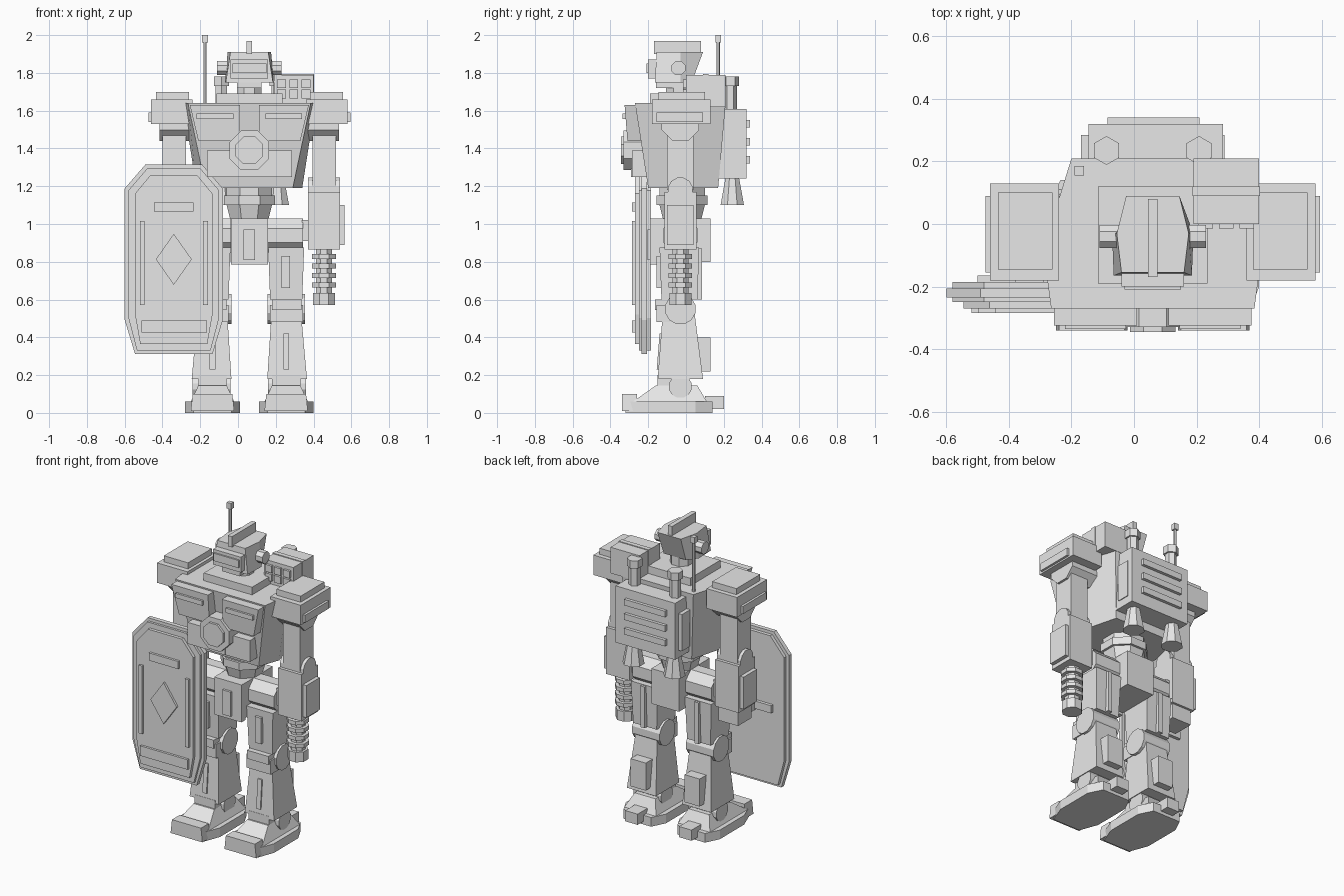
import bpy
import bmesh
import math

if "Cube" in bpy.data.objects:
    bpy.data.objects.remove(bpy.data.objects["Cube"], do_unlink=True)

# The body axis sits beside x = 0 because the shield widens one side
BODY_AXIS = .06
MIDDLE = (("", 1),)
LEFT = (("left_", 1),)
RIGHT = (("right_", -1),)
PAIR = LEFT + RIGHT

armour = bpy.data.materials.new("light_grey_armour")
armour.use_nodes = True
armour.diffuse_color = (.8, .8, .8, 1)
armour.node_tree.nodes["Principled BSDF"].inputs["Base Color"].default_value = (.8, .8, .8, 1)


def solid(name, rings, sides):
    """Bridge matching rings of points into a closed solid, once per side."""
    for prefix, sign in sides:
        bm = bmesh.new()
        loops = [[bm.verts.new((BODY_AXIS + sign * x, y, z)) for x, y, z in ring] for ring in rings]
        bm.faces.new(loops[0])
        bm.faces.new(loops[-1])
        for lower, upper in zip(loops, loops[1:]):
            for i in range(len(lower)):
                j = (i + 1) % len(lower)
                bm.faces.new((lower[i], lower[j], upper[j], upper[i]))
        bmesh.ops.recalc_face_normals(bm, faces=bm.faces)
        mesh = bpy.data.meshes.new(prefix + name)
        bm.to_mesh(mesh)
        bm.free()
        mesh.materials.append(armour)
        bpy.context.collection.objects.link(bpy.data.objects.new(prefix + name, mesh))


def box(name, sides, x, y, z, top_x=None, top_y=None):
    """Box between ranges; the top may have its own ranges for a taper."""
    def rectangle(xs, ys, height):
        return [(xs[0], ys[0], height), (xs[1], ys[0], height),
                (xs[1], ys[1], height), (xs[0], ys[1], height)]
    solid(name, [rectangle(x, y, z[0]), rectangle(top_x or x, top_y or y, z[1])], sides)


def drum(name, sides, axis, center, span, radius, end_radius=None, count=12):
    """Polygonal cylinder along an axis, with flats facing the other axes."""
    rings = []
    for position, size in zip(span, (radius, end_radius or radius)):
        ring = []
        for i in range(count):
            angle = (i + .5) * math.tau / count
            reach = size / math.cos(math.pi / count)
            point = [center[0] + reach * math.cos(angle), center[1] + reach * math.sin(angle)]
            point.insert("xyz".index(axis), position)
            ring.append(point)
        rings.append(ring)
    solid(name, rings, sides)


def plan_loft(name, sides, *levels):
    """Symmetric body from levels of height and (half width, y) points."""
    rings = []
    for height, profile in levels:
        right_half = [(w, y, height) for w, y in profile]
        rings.append(right_half + [(-x, y, h) for x, y, h in reversed(right_half)])
    solid(name, rings, sides)


def slab(name, sides, outline, y):
    """Flat plate with an outline in x and z."""
    solid(name, [[(x, depth, z) for x, z in outline] for depth in y], sides)


# Feet and ankles
plan_sole = [(.10, -.32), (.145, -.20), (.145, .05), (.10, .14)]
solid("foot_sole", [[(.195 + s * w, y, h) for s, pts in ((1, plan_sole), (-1, plan_sole[::-1]))
                     for w, y in pts] for h in (0, .06)], PAIR)
box("foot_toe", PAIR, x=(.08, .31), y=(-.34, -.26), z=(.01, .10), top_x=(.09, .30))
box("foot_upper", PAIR, x=(.08, .31), y=(-.28, .11), z=(.06, .145),
    top_x=(.12, .27), top_y=(-.16, .06))
box("foot_heel", PAIR, x=(.15, .24), y=(.10, .20), z=(.02, .09))
drum("ankle_joint", PAIR, "x", (-.03, .14), (.10, .30), .06)
box("ankle_guard", PAIR, x=(.12, .27), y=(-.15, -.05), z=(.12, .20))

# Shins with front panel and calf block
box("shin", PAIR, x=(.095, .305), y=(-.15, .09), z=(.18, .57),
    top_x=(.12, .27), top_y=(-.12, .04))
box("shin_panel", PAIR, x=(.18, .21), y=(-.155, -.10), z=(.23, .42), top_y=(-.14, -.10))
box("calf_block", PAIR, x=(.14, .25), y=(.04, .13), z=(.22, .40))

# Knees and thighs
drum("knee_joint", PAIR, "x", (-.03, .55), (.095, .295), .08)
box("knee_guard", PAIR, x=(.11, .285), y=(-.155, -.04), z=(.48, .57))
box("knee_guard_cap", PAIR, x=(.12, .275), y=(-.165, -.04), z=(.545, .60))
box("thigh", PAIR, x=(.11, .28), y=(-.13, .06), z=(.60, .875),
    top_x=(.10, .29), top_y=(-.14, .07))
box("thigh_front_panel", PAIR, x=(.17, .215), y=(-.155, -.10), z=(.66, .83))
box("thigh_back_panel", PAIR, x=(.18, .21), y=(.04, .085), z=(.60, .87))
drum("hip_joint", PAIR, "x", (-.03, .94), (.08, .285), .09, count=8)
box("hip_side_plate", PAIR, x=(.28, .31), y=(-.09, .03), z=(.91, 1.02))

# Pelvis and waist
box("pelvis_block", MIDDLE, x=(-.10, .10), y=(-.17, .13), z=(.80, 1.03))
box("pelvis_front", MIDDLE, x=(-.098, .098), y=(-.19, -.15), z=(.785, 1.03))
box("pelvis_front_panel", MIDDLE, x=(-.03, .03), y=(-.205, -.18), z=(.81, .97))
drum("waist_base", MIDDLE, "z", (0, -.02), (1.02, 1.10), .10, .12, count=8)
drum("waist_ring", MIDDLE, "z", (0, -.02), (1.10, 1.15), .135, count=8)
drum("waist_top", MIDDLE, "z", (0, -.02), (1.15, 1.20), .12, count=8)

# Torso, wide at the shoulders and narrow at the waist
plan_loft("torso", MIDDLE,
          (1.19, [(.23, -.20), (.28, -.06), (.22, .17)]),
          (1.64, [(.325, -.27), (.35, -.08), (.26, .21)]))
box("collar", MIDDLE, x=(-.175, .175), y=(-.19, .12), z=(1.63, 1.69))
box("chest_plate", PAIR, x=(.05, .27), y=(-.31, -.20), z=(1.44, 1.63),
    top_x=(.05, .315), top_y=(-.325, -.20))
box("chest_vent", PAIR, x=(.085, .28), y=(-.335, -.30), z=(1.555, 1.585))
box("rib_plate", PAIR, x=(.05, .225), y=(-.285, -.18), z=(1.25, 1.39))
box("sternum", MIDDLE, x=(-.05, .05), y=(-.29, -.20), z=(1.25, 1.48))
drum("chest_disc", MIDDLE, "y", (0, 1.39), (-.33, -.20), .105, count=8)
drum("chest_disc_center", MIDDLE, "y", (0, 1.39), (-.345, -.32), .073, count=8)

# Neck and head
drum("neck", MIDDLE, "z", (0, -.04), (1.67, 1.78), .065, count=8)
box("jaw", MIDDLE, x=(-.065, .065), y=(-.16, -.03), z=(1.72, 1.79))
plan_loft("helmet", MIDDLE,
          (1.75, [(.125, -.165), (.13, -.03), (.08, .03)]),
          (1.91, [(.10, -.155), (.115, -.03), (.085, .09)]))
box("visor", MIDDLE, x=(-.10, .10), y=(-.20, -.13), z=(1.77, 1.87))
box("visor_strip", MIDDLE, x=(-.09, .09), y=(-.21, -.19), z=(1.80, 1.85))
box("helmet_crest", MIDDLE, x=(-.015, .015), y=(-.17, .08), z=(1.90, 1.97))
drum("ear_disc", PAIR, "x", (-.04, 1.825), (.10, .17), .037, count=8)

# Shoulders
box("pauldron", PAIR, x=(.30, .52), y=(-.18, .13), z=(1.53, 1.66))
box("pauldron_cap", PAIR, x=(.32, .495), y=(-.145, .10), z=(1.65, 1.70))
box("pauldron_trim", PAIR, x=(.51, .535), y=(-.155, .09), z=(1.54, 1.59))
drum("shoulder_joint", PAIR, "x", (-.03, 1.54), (.25, .475), .10, count=8)

# Arms
box("upper_arm", PAIR, x=(.335, .46), y=(-.10, .04), z=(1.18, 1.48))
drum("elbow_joint", PAIR, "x", (-.03, 1.18), (.31, .48), .065)
box("forearm", PAIR, x=(.31, .48), y=(-.115, .055), z=(.865, 1.17))
box("forearm_plate", PAIR, x=(.47, .505), y=(-.10, .04), z=(.89, 1.10))

# Left arm gun with cooling rings
gun = (.395, -.03)
drum("gun_barrel", LEFT, "z", gun, (.60, .88), .042, count=8)
drum("gun_muzzle", LEFT, "z", gun, (.57, .635), .058, count=8)
for step in range(4):
    low = .665 + .05 * step
    drum("gun_ring", LEFT, "z", gun, (low, low + .025), .063, count=8)

# Right fist and shield grip
box("fist", RIGHT, x=(.325, .465), y=(-.10, .04), z=(.77, .865))
box("shield_grip", RIGHT, x=(.30, .56), y=(-.20, -.165), z=(.80, .85))
box("shield_mount", RIGHT, x=(.35, .44), y=(-.20, -.08), z=(.79, 1.0))


def shield_outline(inset):
    """Clipped-corner shield shape, shrunk evenly by the inset."""
    width, height, corner = .26 - inset, .502 - inset, inset * .5
    half = [(.205 - corner, -height), (width, -.32 + corner),
            (width, .375 - corner), (.15 - corner, height)]
    points = half + [(-x, z) for x, z in reversed(half)]
    return [(.40 + x, .813 + z) for x, z in points]


# Shield layers and raised trim
slab("shield_back", RIGHT, shield_outline(.02), y=(-.21, -.185))
slab("shield_rim", RIGHT, shield_outline(0), y=(-.235, -.207))
slab("shield_step", RIGHT, shield_outline(.02), y=(-.25, -.23))
slab("shield_face", RIGHT, shield_outline(.055), y=(-.27, -.24))
trim = (-.285, -.265)
box("shield_top_bar", RIGHT, x=(.295, .505), y=trim, z=(1.065, 1.115))
box("shield_bottom_bar", RIGHT, x=(.225, .57), y=trim, z=(.425, .49))
for edge in (.22, .555):
    box("shield_side_bar", RIGHT, x=(edge, edge + .025), y=trim, z=(.57, 1.015))
drop, reach = .135, .095
slab("shield_diamond", RIGHT, [(.40, .813 - drop), (.40 + reach, .813),
                               (.40, .813 + drop), (.40 - reach, .813)], y=trim)

# Backpack with slats, exhaust stacks and thrusters
box("backpack", MIDDLE, x=(-.205, .225), y=(.16, .32), z=(1.24, 1.61))
box("backpack_side", PAIR, x=(.19, .23), y=(.20, .285), z=(1.29, 1.53))
for low in (1.32, 1.415, 1.51):
    box("backpack_slat", MIDDLE, x=(-.145, .15), y=(.31, .34), z=(low, low + .04))
drum("exhaust_stack", PAIR, "z", (.148, .235), (1.60, 1.75), .03, count=6)
drum("exhaust_cap", PAIR, "z", (.148, .235), (1.73, 1.78), .04, count=6)
drum("thruster", PAIR, "z", (.148, .245), (1.10, 1.25), .062, .035, count=8)

# Missile launcher on the left shoulder
box("launcher", LEFT, x=(.13, .34), y=(0, .21), z=(1.62, 1.79))
box("launcher_band", LEFT, x=(.127, .343), y=(.09, .12), z=(1.63, 1.795))
for column in (.17, .235, .30):
    for row in (1.688, 1.743):
        box("missile_cell", LEFT, x=(column - .023, column + .023), y=(-.015, .02),
            z=(row - .023, row + .023))

# Antenna behind the right shoulder
drum("antenna_rod", RIGHT, "z", (.235, .17), (1.60, 1.97), .008, count=6)
box("antenna_tip", RIGHT, x=(.22, .25), y=(.155, .185), z=(1.96, 2))
